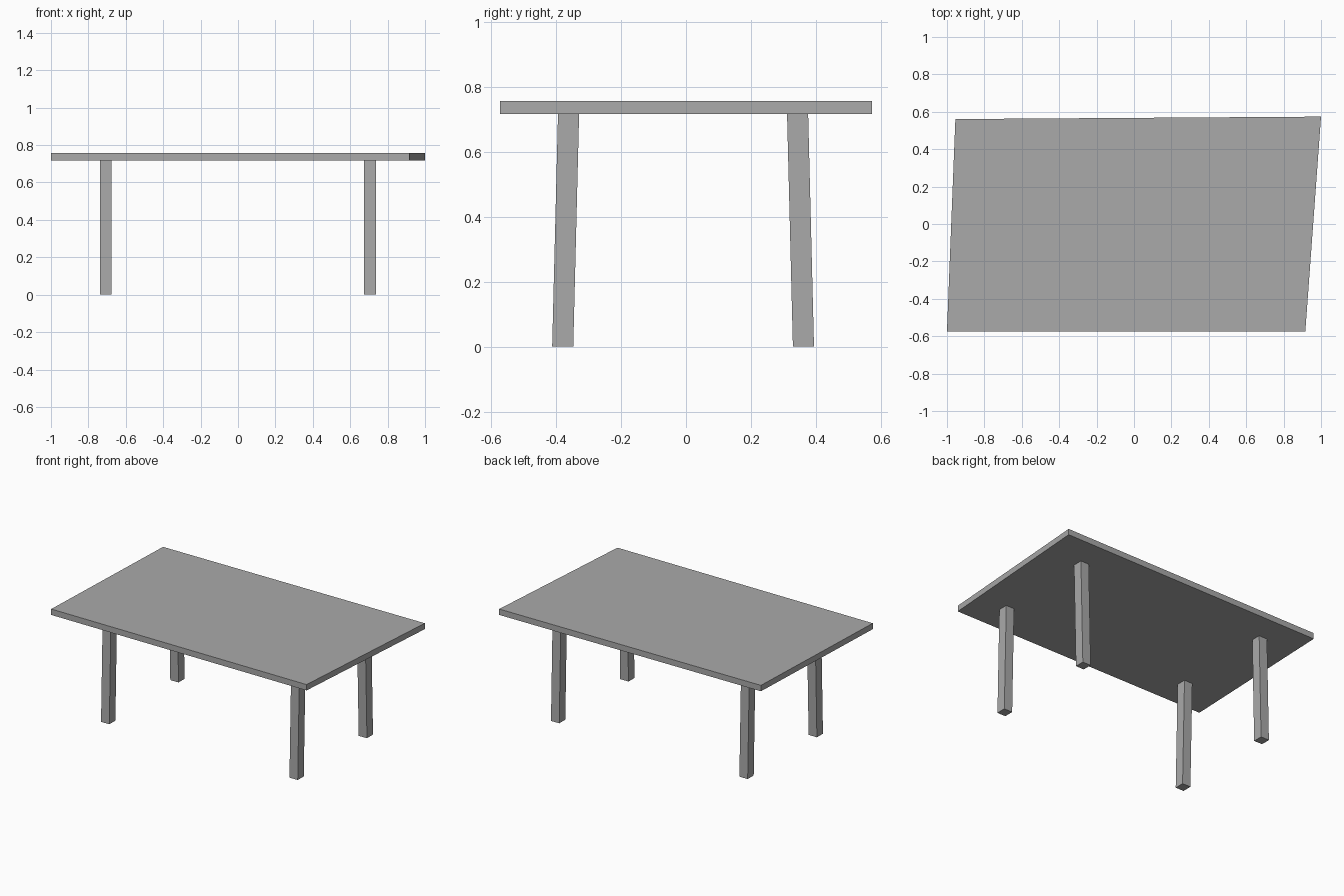
import bpy
import bmesh

cube = bpy.data.objects.get("Cube")
if cube:
    bpy.data.objects.remove(cube, do_unlink=True)

grey = bpy.data.materials.new("plain_grey")
grey.use_nodes = True
colour = (0.4, 0.4, 0.4, 1)
grey.diffuse_color = colour
grey.node_tree.nodes["Principled BSDF"].inputs["Base Color"].default_value = colour

UNDERSIDE, TOP = 0.717, 0.757


def prism(name, lower, upper, z0, z1):
    """Solid between two matching outlines, listed counter-clockwise."""
    bm = bmesh.new()
    low = [bm.verts.new((x, y, z0)) for x, y in lower]
    high = [bm.verts.new((x, y, z1)) for x, y in upper]
    bm.faces.new(low[::-1])
    bm.faces.new(high)
    for i in range(len(low)):
        j = (i + 1) % len(low)
        bm.faces.new((low[i], low[j], high[j], high[i]))
    mesh = bpy.data.meshes.new(name)
    bm.to_mesh(mesh)
    bm.free()
    mesh.materials.append(grey)
    obj = bpy.data.objects.new(name, mesh)
    bpy.context.collection.objects.link(obj)
    return obj


def rectangle(cx, cy, hx, hy):
    return [(cx - hx, cy - hy), (cx + hx, cy - hy),
            (cx + hx, cy + hy), (cx - hx, cy + hy)]


# Slightly skewed table top
outline = [(-1, -0.574), (0.916, -0.574), (1, 0.574), (-0.955, 0.561)]
prism("table_top", outline, outline, UNDERSIDE, TOP)

# Square legs that splay outwards to front and back
for side, x in (("left", 0.706), ("right", -0.708)):
    for end, foot_y, head_y in (("front", -0.38, -0.362), ("back", 0.362, 0.344)):
        prism(f"{end}_{side}_leg", rectangle(x, foot_y, 0.031, 0.0325),
              rectangle(x, head_y, 0.031, 0.0325), 0, UNDERSIDE)
